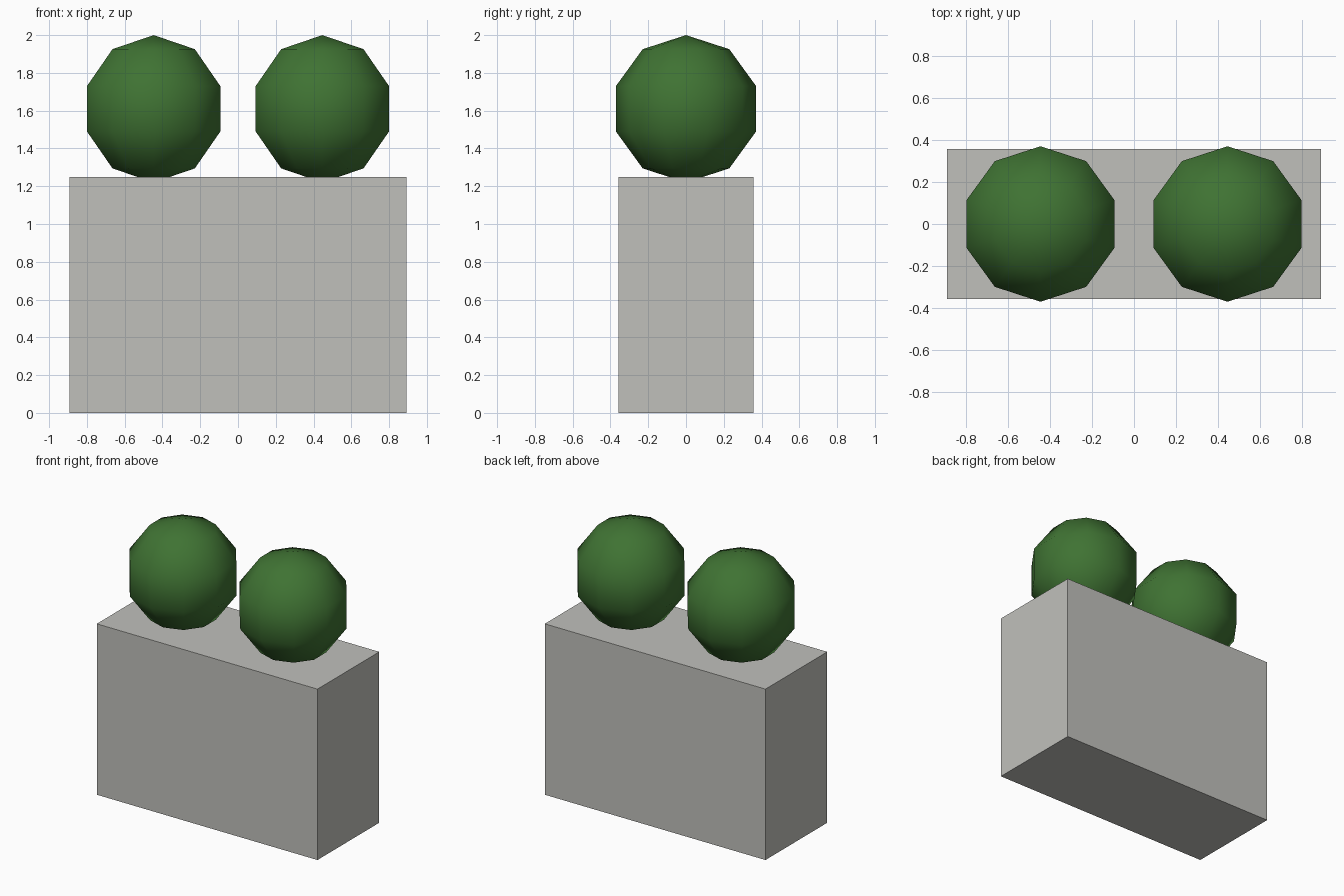
import bpy
from math import radians

# Remove the default cube
default = bpy.data.objects.get("Cube")
if default:
    bpy.data.objects.remove(default, do_unlink=True)


def make_material(name, rgb):
    mat = bpy.data.materials.new(name)
    mat.use_nodes = True
    color = (*rgb, 1.0)
    mat.diffuse_color = color
    mat.node_tree.nodes["Principled BSDF"].inputs["Base Color"].default_value = color
    return mat


concrete = make_material("concrete_grey", (0.53, 0.53, 0.50))
leaf = make_material("leaf_green", (0.05, 0.17, 0.033))

WIDTH, DEPTH, HEIGHT = 1.786, 0.714, 1.25
RADIUS = 0.39

# Planter block
bpy.ops.mesh.primitive_cube_add(size=1, location=(0, 0, HEIGHT / 2))
planter = bpy.context.object
planter.name = "planter"
planter.scale = (WIDTH, DEPTH, HEIGHT)
bpy.ops.object.transform_apply(location=False, rotation=False, scale=True)
planter.data.materials.append(concrete)

# Round bushes, slightly sunk into the planter
for side, name in ((1, "left_bush"), (-1, "right_bush")):
    bpy.ops.mesh.primitive_uv_sphere_add(
        segments=10, ring_count=5, radius=RADIUS,
        location=(side * WIDTH / 4, 0, 2 - RADIUS))
    bush = bpy.context.object
    bush.name = name
    bush.data.materials.append(leaf)
    bpy.ops.object.shade_smooth_by_angle(angle=radians(60))
